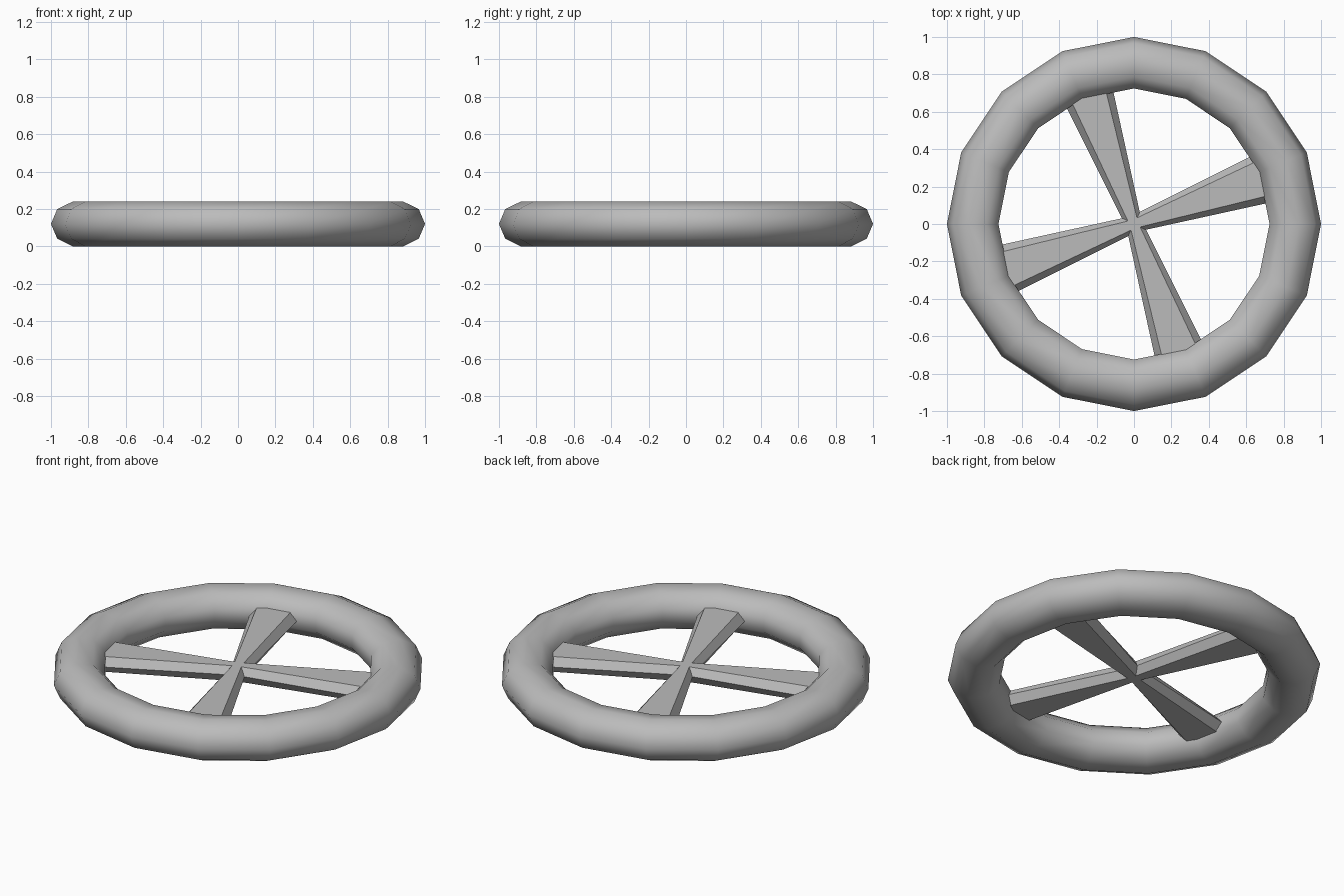
import bpy, bmesh
from math import cos, sin, pi, radians
from mathutils import Matrix

cube = bpy.data.objects.get("Cube")
if cube:
    bpy.data.objects.remove(cube, do_unlink=True)

GREY = (0.5, 0.5, 0.5, 1)
MID_Z = 0.12

grey = bpy.data.materials.new("grey metal")
grey.use_nodes = True
grey.diffuse_color = GREY
grey.node_tree.nodes["Principled BSDF"].inputs["Base Color"].default_value = GREY


def finish(name, bm):
    """Turn a bmesh into a named grey object."""
    bmesh.ops.recalc_face_normals(bm, faces=bm.faces)
    mesh = bpy.data.meshes.new(name)
    bm.to_mesh(mesh)
    bm.free()
    mesh.materials.append(grey)
    obj = bpy.data.objects.new(name, mesh)
    bpy.context.collection.objects.link(obj)
    return obj


def bridge(bm, a, b):
    """Join two closed loops of vertices with quads."""
    for i in range(len(a)):
        j = (i + 1) % len(a)
        bm.faces.new((a[i], a[j], b[j], b[i]))


# Rim: a low-poly ring with a slightly flattened nine-sided section
def build_rim(sides=16, section=9, radius=0.858, width=0.142, height=0.122):
    bm = bmesh.new()
    loops = []
    for s in range(sides):
        turn = 2 * pi * s / sides
        loop = []
        for k in range(section):
            a = 2 * pi * k / section
            r = radius + width * cos(a)
            loop.append(bm.verts.new((r * cos(turn), r * sin(turn), MID_Z + height * sin(a))))
        loops.append(loop)
    for s in range(sides):
        bridge(bm, loops[s], loops[(s + 1) % sides])
    rim = finish("rim", bm)
    for face in rim.data.polygons:
        face.use_smooth = True


# Spoke: a tapering bar with a flat top and bottom and ridged sides
def build_spoke(name, angle):
    bm = bmesh.new()
    loops = []
    for r, half, ridge, h in ((0.0, 0.044, 0.021, 0.045), (0.8, 0.144, 0.04, 0.045)):
        flat = half - ridge
        section = [(half, 0), (flat, h), (-flat, h), (-half, 0), (-flat, -h), (flat, -h)]
        loops.append([bm.verts.new((r, y, z)) for y, z in section])
    bridge(bm, *loops)
    for loop in loops:
        bm.faces.new(loop)
    spoke = finish(name, bm)
    spoke.matrix_world = Matrix.Translation((0, 0, MID_Z)) @ Matrix.Rotation(angle, 4, "Z")


build_rim()
for i, side in enumerate(("left", "back", "right", "front")):
    build_spoke(side + "_spoke", radians(19.5 + 90 * i))
